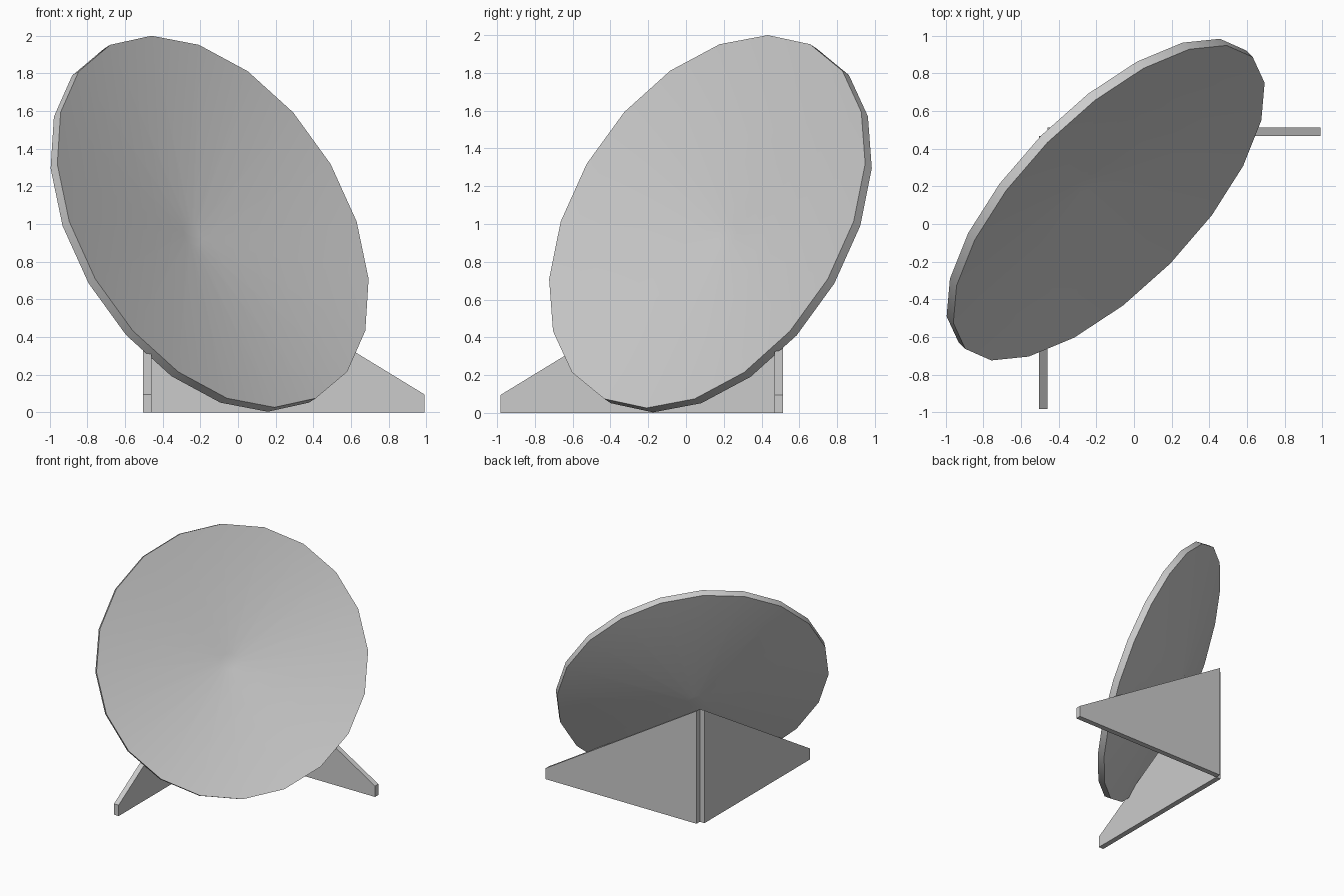
import bpy, bmesh, math
from mathutils import Vector, Matrix

if "Cube" in bpy.data.objects:
    bpy.data.objects.remove(bpy.data.objects["Cube"])


def make_object(name, bm):
    bmesh.ops.recalc_face_normals(bm, faces=bm.faces)
    mesh = bpy.data.meshes.new(name)
    bm.to_mesh(mesh)
    bm.free()
    obj = bpy.data.objects.new(name, mesh)
    bpy.context.collection.objects.link(obj)
    return obj


# Dish: shallow 20-sided cone shell, tilted toward front right
SIDES, RADIUS, THICK, DEPTH = 20, 1.088, 0.055, 0.18
normal = Vector((0.645, -0.635, 0.42)).normalized()
up = (Vector((0, 0, 1)) - normal * normal.z).normalized()
side = up.cross(normal)
frame = Matrix((side, up, normal)).transposed().to_4x4()
frame.translation = (-0.133, 0.112, 1.013)

bm = bmesh.new()


def add_ring(radius, level):
    return [bm.verts.new((radius * math.sin(2 * math.pi * i / SIDES),
                          radius * math.cos(2 * math.pi * i / SIDES), level))
            for i in range(SIDES)]


def bridge(a, b):
    for i in range(SIDES):
        j = (i + 1) % SIDES
        bm.faces.new((a[i], a[j], b[j], b[i]))


rims = []
for level in (0, -THICK):
    rim = add_ring(RADIUS, level)
    hub = add_ring(RADIUS * 0.06, level - DEPTH * 0.94)
    bridge(rim, hub)
    bm.faces.new(hub)
    rims.append(rim)
bridge(*rims)
bm.transform(frame)
dish = make_object("dish", bm)
bpy.context.view_layer.objects.active = dish
dish.select_set(True)
bpy.ops.object.shade_smooth_by_angle(angle=math.radians(35))
dish.select_set(False)


# Stand: two triangular plates meeting at the back left corner
def stand_plate(name, to_world):
    profile = [(0, 0), (1.45, 0), (1.45, 0.095), (0, 0.98)]
    bm = bmesh.new()
    face = bm.faces.new([bm.verts.new(to_world(a, z, 0)) for a, z in profile])
    ext = bmesh.ops.extrude_face_region(bm, geom=[face])
    shift = Vector(to_world(0, 0, 0.045)) - Vector(to_world(0, 0, 0))
    bmesh.ops.translate(bm, vec=shift,
                        verts=[v for v in ext["geom"] if isinstance(v, bmesh.types.BMVert)])
    return make_object(name, bm)


stand_plate("stand_plate_back", lambda a, z, t: (-0.46 + a, 0.468 + t, z))
stand_plate("stand_plate_left", lambda a, z, t: (-0.46 - t, 0.468 - a, z))
